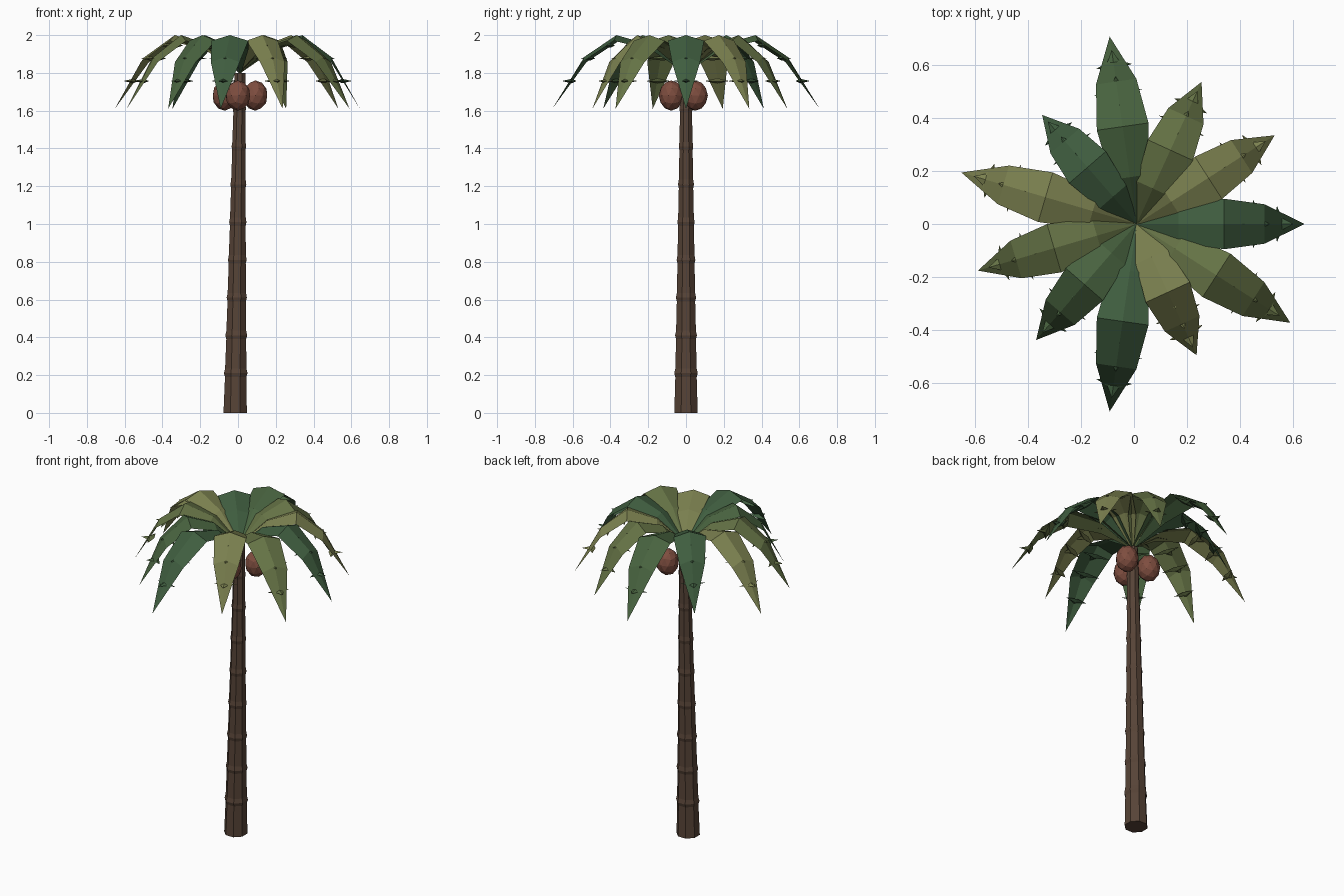
import bpy, bmesh, math
from mathutils import Vector, Matrix

if "Cube" in bpy.data.objects:
    bpy.data.objects.remove(bpy.data.objects["Cube"])


def material(name, rgb):
    m = bpy.data.materials.new(name)
    m.diffuse_color = (*rgb, 1)
    m.use_nodes = True
    m.node_tree.nodes["Principled BSDF"].inputs["Base Color"].default_value = m.diffuse_color
    return m


def finish(bm, name, mat):
    me = bpy.data.meshes.new(name)
    bm.to_mesh(me)
    bm.free()
    me.materials.append(mat)
    ob = bpy.data.objects.new(name, me)
    bpy.context.collection.objects.link(ob)
    return ob


bark = material("bark", (0.095, 0.057, 0.038))
nut = material("nut", (0.21, 0.075, 0.05))
greens = [material("leaf_dark", (0.05, 0.11, 0.05)),
          material("leaf_light", (0.20, 0.22, 0.08)),
          material("leaf_olive", (0.13, 0.17, 0.06)),
          material("leaf_green", (0.065, 0.125, 0.05))]

# Trunk: tapered eight-sided loft with a slight lean and raised rings
SIDES, TOP = 8, 1.8


def trunk_radius(z):
    return 0.067 - 0.036 * (z / TOP) ** 0.85


profile = [(0, trunk_radius(0))]
for k in range(1, 9):
    z = 0.2 * k + 0.01
    r = trunk_radius(z)
    profile += [(z - 0.02, r), (z, r * 1.1), (z + 0.025, r)]
profile.append((TOP, trunk_radius(TOP)))

bm = bmesh.new()
rings = []
for z, r in profile:
    cx = -0.015 + 0.025 * z / TOP
    rings.append([bm.verts.new((cx + r * math.cos(a), r * math.sin(a), z))
                  for a in (math.tau * (i + 0.5) / SIDES for i in range(SIDES))])
for a, b in zip(rings, rings[1:]):
    for i in range(SIDES):
        j = (i + 1) % SIDES
        bm.faces.new((a[i], a[j], b[j], b[i]))
bm.faces.new(rings[0][::-1])
bm.faces.new(rings[-1])
finish(bm, "trunk", bark)

# Nuts: three faceted balls around the trunk top
for i, (x, y) in enumerate([(0.092, 0.05), (-0.07, 0.045), (0.0, -0.078)]):
    bm = bmesh.new()
    bmesh.ops.create_icosphere(bm, subdivisions=2, radius=1, matrix=(
        Matrix.Translation((x, y, 1.68)) @ Matrix.Rotation(i * 1.3, 4, 'Z')
        @ Matrix.Diagonal((0.066, 0.066, 0.08, 1))))
    finish(bm, f"nut_{i + 1}", nut)

# Leaf stations: fraction of length, height of midrib, width factor, edge drop
STATIONS = [(0, 1.80, 0.08, 0), (0.25, 1.945, 0.72, 0.022), (0.52, 2.0, 1, 0.03),
            (0.76, 1.885, 0.78, 0.028)]
TIP_Z = 1.61
# Barbs: fraction of length, height, half width
BARBS = [(0.60, 1.945, 0.09), (0.75, 1.877, 0.093), (0.89, 1.757, 0.068)]


def leaf(name, angle, length, mat):
    bm = bmesh.new()
    half = 0.07 + 0.04 * length
    rows = []
    for f, z, w, drop in STATIONS:
        rows.append([bm.verts.new((f * length, s * w * half, z - abs(s) * drop))
                     for s in (-1, 0, 1)])
    for a, b in zip(rows, rows[1:]):
        for i in range(2):
            bm.faces.new((a[i], b[i], b[i + 1], a[i + 1]))
    tip = bm.verts.new((length, 0, TIP_Z))
    for i in range(2):
        bm.faces.new((rows[-1][i], tip, rows[-1][i + 1]))
    # flat three-pointed barbs poking through the blade
    for f, z, w in BARBS:
        r = f * length
        rim = [bm.verts.new(p) for p in
               ((r - 0.035, -w, z), (r - 0.015, -0.022, z), (r + 0.028, 0, z),
                (r - 0.015, 0.022, z), (r - 0.035, w, z), (r - 0.05, 0, z))]
        for dz in (0.012, -0.012):
            hub = bm.verts.new((r - 0.025, 0, z + dz))
            for i in range(6):
                pair = (rim[i], rim[(i + 1) % 6])
                bm.faces.new((*(pair if dz > 0 else pair[::-1]), hub))
    bm.transform(Matrix.Translation((0.01, 0, 0)) @ Matrix.Rotation(angle, 4, 'Z'))
    finish(bm, name, mat)


LENGTHS = [0.635, 0.62, 0.59, 0.715, 0.545, 0.69, 0.625, 0.58, 0.715, 0.545, 0.69]
for i, length in enumerate(LENGTHS):
    leaf(f"leaf_{i + 1}", math.tau * i / len(LENGTHS), length, greens[i % 4])
